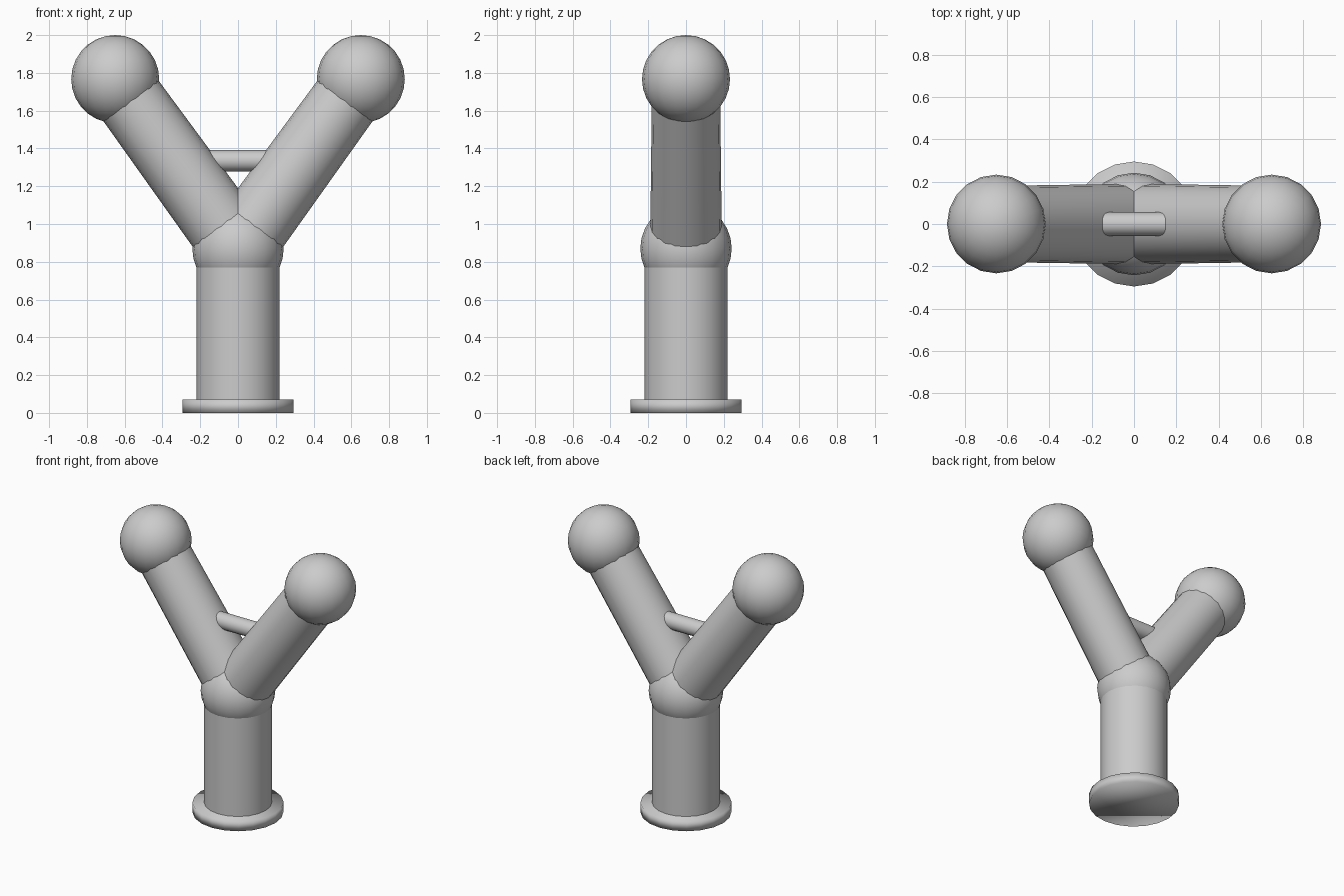
import bpy
from math import radians
from mathutils import Vector

if "Cube" in bpy.data.objects:
    bpy.data.objects.remove(bpy.data.objects["Cube"])

grey = bpy.data.materials.new("plain grey")
grey.diffuse_color = (0.6, 0.6, 0.6, 1)
grey.use_nodes = True
grey.node_tree.nodes["Principled BSDF"].inputs["Base Color"].default_value = grey.diffuse_color


def finish(name, angle=None):
    ob = bpy.context.object
    ob.name = name
    ob.data.materials.append(grey)
    if angle:
        bpy.ops.object.shade_smooth_by_angle(angle=radians(angle))
    else:
        bpy.ops.object.shade_smooth()
    return ob


def rod(name, start, end, r1, r2, sides=20, angle=40):
    a, b = Vector(start), Vector(end)
    bpy.ops.mesh.primitive_cone_add(vertices=sides, radius1=r1, radius2=r2,
                                    depth=(b - a).length, location=(a + b) / 2)
    ob = finish(name, angle)
    ob.rotation_euler = (b - a).to_track_quat('Z', 'Y').to_euler()
    return ob


def ball(name, centre, radius):
    bpy.ops.mesh.primitive_uv_sphere_add(segments=20, ring_count=14,
                                         radius=radius, location=centre)
    return finish(name)


# Foot disc (softly shaded rim), upright post and fork joint
rod("base_disc", (0, 0, 0), (0, 0, 0.07), 0.295, 0.295, angle=None)
rod("post", (0, 0, 0.03), (0, 0, 0.87), 0.22, 0.22)
ball("fork_joint", (0, 0, 0.87), 0.242)

# Two slightly tapered arms with round tips
for side, s in (("left", -1), ("right", 1)):
    tip = (0.65 * s, 0, 1.767)
    rod(side + "_arm", (0, 0, 0.87), tip, 0.19, 0.18)
    ball(side + "_tip", tip, 0.233)

# Thin bar bridging the arms
rod("cross_bar", (-0.2, 0, 1.335), (0.2, 0, 1.335), 0.056, 0.056, sides=16)
